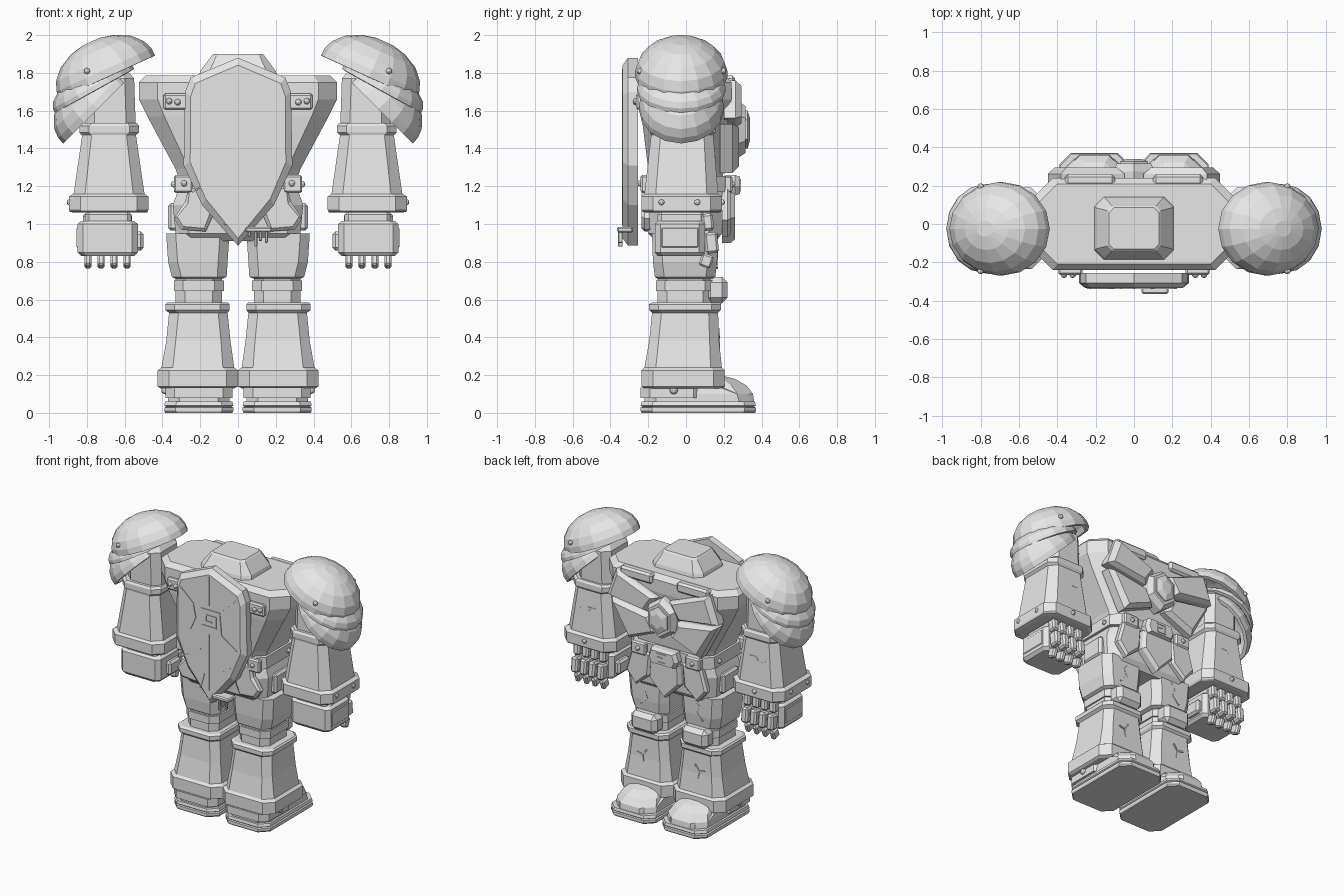
import bpy, bmesh, math
from mathutils import Matrix, Vector

stone = bpy.data.materials.new("grey_stone")
stone.diffuse_color = (0.8, 0.8, 0.8, 1)


def finish(name, bm, mirror=False, bevel=0.0):
    """Turn a bmesh into an object; optional bevel and left/right mirror."""
    bmesh.ops.recalc_face_normals(bm, faces=bm.faces)
    me = bpy.data.meshes.new(name)
    bm.to_mesh(me)
    bm.free()
    me.materials.append(stone)
    ob = bpy.data.objects.new(name, me)
    bpy.context.collection.objects.link(ob)
    if bevel:
        m = ob.modifiers.new("bevel", 'BEVEL')
        m.width, m.segments, m.limit_method = bevel, 1, 'ANGLE'
    if mirror:
        ob.modifiers.new("mirror", 'MIRROR')
    return ob


def loft(name, sections, mirror=False):
    """Stack chamfered rectangles: (z, x0, x1, y0, y1, corner)."""
    bm = bmesh.new()
    prev = None
    for z, a, b, c, d, k in sections:
        pts = [(a + k, c), (b - k, c), (b, c + k), (b, d - k),
               (b - k, d), (a + k, d), (a, d - k), (a, c + k)]
        ring = [bm.verts.new((x, y, z)) for x, y in pts]
        if prev:
            for i in range(8):
                j = (i + 1) % 8
                bm.faces.new((prev[i], prev[j], ring[j], ring[i]))
        else:
            bm.faces.new(ring)
        prev = ring
    bm.faces.new(prev)
    return finish(name, bm, mirror)


def box(name, x, y, z, bevel=0.01, mirror=True, tilt=0.0):
    """Box from ranges x, y, z, tilted about its own x axis."""
    c = Vector([(r[0] + r[1]) / 2 for r in (x, y, z)])
    s = [abs(r[1] - r[0]) for r in (x, y, z)]
    bm = bmesh.new()
    bmesh.ops.create_cube(bm, size=1, matrix=Matrix.Translation(c) @ Matrix.Rotation(tilt, 4, 'X') @ Matrix.Diagonal((*s, 1)))
    return finish(name, bm, mirror, bevel)


def plate(name, pts, y0, y1, inset=0.015, mirror=True):
    """Flat plate in the xz plane from y0 (back) to y1 (face, inset by a bevelled rim)."""
    bm = bmesh.new()
    n = len(pts)
    back = [bm.verts.new((x, y0, z)) for x, z in pts]
    mid = [bm.verts.new((x, y0 + (y1 - y0) * 0.65, z)) for x, z in pts]
    cx, cz = sum(p[0] for p in pts) / n, sum(p[1] for p in pts) / n
    front = []
    for x, z in pts:
        v = Vector((cx - x, cz - z))
        v = v.normalized() * min(inset * 1.3, v.length * 0.5)
        front.append(bm.verts.new((x + v.x, y1, z + v.y)))
    for lo, hi in ((back, mid), (mid, front)):
        for i in range(n):
            j = (i + 1) % n
            bm.faces.new((lo[i], lo[j], hi[j], hi[i]))
    bm.faces.new(back)
    bm.faces.new(front)
    return finish(name, bm, mirror)


def strokes(name, lines, y, w=0.008, mirror=False):
    """Thin raised bars between xz points, laid on a face at depth y."""
    bm = bmesh.new()
    for line in lines:
        for (ax, az), (bx, bz) in zip(line, line[1:]):
            d = Vector((bx - ax, 0, bz - az))
            m = (Matrix.Translation(((ax + bx) / 2, y, (az + bz) / 2))
                 @ Matrix.Rotation(-math.atan2(d.z, d.x), 4, 'Y')
                 @ Matrix.Diagonal((d.length + w, 0.008, w, 1)))
            bmesh.ops.create_cube(bm, size=1, matrix=m)
    return finish(name, bm, mirror)


def rivets(name, spots, r=0.017):
    bm = bmesh.new()
    for p in spots:
        bmesh.ops.create_icosphere(bm, subdivisions=2, radius=r, matrix=Matrix.Translation(p))
    return finish(name, bm, True)


def dome(name, x, z, tilt, rx, ry, h):
    """Hollow half ellipsoid, rim centred at (x, z), tipped outward, mirrored."""
    bm = bmesh.new()
    n, prev = 16, None
    for t in (-0.1, 0.12, 0.4, 0.75, 1.1, 1.4):
        c, hgt = math.cos(max(t, 0)), h * math.sin(t)
        ring = [bm.verts.new((rx * c * math.cos(2 * math.pi * i / n),
                              ry * c * math.sin(2 * math.pi * i / n), hgt)) for i in range(n)]
        if prev:
            for i in range(n):
                j = (i + 1) % n
                bm.faces.new((prev[i], prev[j], ring[j], ring[i]))
        prev = ring
    bm.faces.new(prev)
    bm.transform(Matrix.Translation((x, -0.025, z)) @ Matrix.Rotation(tilt, 4, 'Y'))
    ob = finish(name, bm)
    s = ob.modifiers.new("shell", 'SOLIDIFY')
    s.thickness, s.offset = 0.025, -1
    ob.modifiers.new("mirror", 'MIRROR')


# Torso, neck mound and pelvis
loft("torso", [(1.2, -.30, .30, -.19, .19, .07), (1.29, -.33, .33, -.20, .20, .07),
               (1.57, -.48, .48, -.235, .225, .09), (1.66, -.525, .525, -.24, .24, .1),
               (1.75, -.525, .525, -.24, .24, .1), (1.785, -.49, .49, -.21, .21, .09)])
loft("neck_mound", [(1.77, -.21, .21, -.19, .145, .05), (1.81, -.20, .20, -.18, .135, .05),
                    (1.89, -.14, .14, -.14, .095, .025), (1.9, -.13, .13, -.13, .085, .025)])
loft("pelvis", [(.91, -.29, .29, -.16, .16, .05), (.95, -.33, .33, -.2, .19, .07),
                (1.1, -.345, .345, -.21, .2, .07), (1.2, -.31, .31, -.2, .2, .07)])
loft("belt", [(1.17, -.34, .34, -.22, .22, .07), (1.255, -.335, .335, -.22, .22, .07)])

# Belt fittings, pouches and hip plates
box("belt_plate", (.24, .34), (-.24, -.2), (1.165, 1.26))
box("chest_belt_plate", (.16, .28), (.2, .245), (1.165, 1.255))
rivets("belt_rivets", [(.285, -.24, 1.215), (.22, .245, 1.21), (.34, .1, 1.21)])
box("hip_pouch", (.31, .37), (-.09, .09), (.965, 1.11), .015)
plate("rear_hip_plate", [(.16, 1.23), (.26, 1.2), (.28, 1.12), (.34, 1.03), (.30, .97), (.17, .96), (.13, 1.05)], -.19, -.235)
plate("front_hip_plate", [(.13, 1.19), (.28, 1.19), (.33, 1.02), (.25, .93), (.14, 1.02)], .19, .235)
plate("loin_plate", [(-.12, 1.17), (.12, 1.17), (.13, 1.03), (0, .9), (-.13, 1.03)], .19, .26, mirror=False)
plate("belt_buckle", [(-.1, 1.15), (.1, 1.15), (.12, 1.2), (.1, 1.26), (-.1, 1.26), (-.12, 1.2)], .21, .285, mirror=False)
strokes("buckle_key", [[(.035, 1.235), (-.035, 1.235), (-.035, 1.175), (.03, 1.175), (.03, 1.21), (0, 1.21)]], .286)

# Back shield with bevelled rim and carved lines
half = [(.25, 1.775), (.28, 1.7), (.288, 1.31), (.19, 1.1)]
plate("shield", [(0, 1.88)] + half + [(0, .885)] + [(-x, z) for x, z in half[::-1]], -.255, -.335, .03, False)
strokes("shield_lines", [
    [(0, 1.82), (0, 1.62)], [(0, 1.4), (0, 1.0)], [(-.23, 1.69), (-.13, 1.6), (-.11, 1.5), (-.15, 1.41)],
    [(.11, 1.61), (.21, 1.7)], [(.1, 1.42), (.22, 1.34)], [(-.24, 1.17), (-.14, 1.23), (-.07, 1.28)],
    [(-.07, 1.0), (-.04, 1.1)], [(.08, 1.13), (.17, 1.2)],
    [(.1, 1.42), (.085, 1.58), (-.06, 1.58), (-.06, 1.46), (.055, 1.46), (.055, 1.54), (-.025, 1.54), (-.025, 1.495), (.02, 1.495)]],
    -.336)
for i, (x, z) in enumerate([(.06, .93), (.095, .88), (.12, .91), (.15, .9)]):
    box(f"moss_strand_{i}", (x - .008, x + .008), (-.36, -.335), (z, .975), .004, False)
box("moss_top", (.04, .18), (-.365, -.28), (.955, .985), .008, False)

# Strap anchors on the rear of the shoulders
box("strap_anchor", (.27, .395), (-.265, -.22), (1.605, 1.69))
rivets("strap_rivets", [(.32, -.265, 1.645), (.365, -.265, 1.65)])

# Chest wings around a hexagonal gem
plate("upper_chest_wing", [(.05, 1.63), (.38, 1.76), (.45, 1.56), (.12, 1.51)], .2, .295, .03)
plate("lower_chest_wing", [(.1, 1.49), (.43, 1.53), (.29, 1.27), (.05, 1.37)], .18, .28, .03)
box("collar_strip", (.1, .36), (.2, .26), (1.71, 1.785), .015)


def hexagon(r):
    return [(r * .85 * math.sin(math.pi * i / 3), 1.5 + r * math.cos(math.pi * i / 3)) for i in range(6)]


plate("gem_frame", hexagon(.15), .2, .315, .02, False)
plate("gem", hexagon(.1), .3, .34, .035, False)

# Pauldrons: main dome with two overlapping lames
dome("pauldron", -.70, 1.795, -.427, .278, .245, .19)
dome("upper_lame", -.765, 1.715, -.506, .24, .235, .11)
dome("lower_lame", -.757, 1.62, -.785, .256, .225, .177)
rivets("pauldron_rivets", [(.80, -.245, 1.81), (.80, .195, 1.81)])

# Arms
loft("upper_arm", [(1.48, .54, .81, -.16, .13, .05), (1.77, .55, .81, -.16, .13, .05),
                   (1.805, .58, .78, -.13, .1, .04)], True)
loft("forearm", [(1.06, .48, .87, -.21, .17, .06), (1.065, .48, .89, -.23, .185, .06),
                 (1.075, .475, .895, -.235, .19, .06), (1.145, .475, .895, -.235, .19, .06),
                 (1.16, .495, .87, -.22, .17, .06), (1.47, .54, .825, -.185, .145, .05),
                 (1.485, .525, .84, -.19, .155, .05), (1.52, .525, .84, -.19, .155, .05),
                 (1.535, .535, .825, -.18, .145, .05)], True)
rivets("cuff_rivets", [(.89, -.13, 1.115), (.89, .06, 1.115), (.69, .19, 1.115)])
box("wrist", (.565, .81), (-.15, .1), (.98, 1.07), .02)
loft("hand", [(.83, .55, .83, -.15, .09, .03), (.85, .53, .85, -.165, .1, .03),
              (1.0, .53, .85, -.165, .1, .03), (1.015, .55, .83, -.15, .09, .03)], True)
box("hand_back_plate", (.55, .855), (-.14, .075), (.865, .99), .015)
box("thumb", (.5, .55), (-.07, .06), (.86, .96), .015)
for i in range(4):
    x = .587 + i * .069
    w = .026
    box(f"knuckle_{i}", (x - w, x + w), (.085, .145), (.965, 1.055), .012, tilt=.1)
    box(f"finger_{i}", (x - w, x + w), (.1, .17), (.845, .955), .012, tilt=.1)
    box(f"fingertip_{i}", (x - .019, x + .019), (.075, .14), (.77, .84), .01, tilt=-.35)

# Legs
loft("thigh", [(.56, .085, .33, -.15, .14, .05), (.71, .085, .33, -.15, .14, .05),
               (.72, .06, .35, -.165, .155, .05), (.8, .055, .37, -.175, .165, .05),
               (.95, .045, .38, -.18, .17, .05)], True)
loft("knee_band", [(.645, .075, .34, -.16, .15, .05), (.70, .075, .34, -.16, .15, .05)], True)
box("knee_pad", (.1, .31), (.1, .22), (.58, .72), .03)
loft("shin", [(.13, .02, .41, -.22, .19, .06), (.14, .0, .425, -.235, .205, .06),
              (.225, .0, .425, -.235, .205, .06), (.24, .02, .405, -.22, .19, .06),
              (.38, .04, .38, -.195, .175, .05), (.53, .055, .365, -.18, .17, .05),
              (.545, .045, .385, -.195, .185, .05), (.575, .045, .385, -.195, .185, .05),
              (.585, .055, .375, -.18, .175, .05)], True)

# Boots: sole, heel band and rounded toe cap
loft("sole", [(0, .03, .385, -.235, .365, .06), (.01, .025, .39, -.24, .37, .06),
              (.028, .025, .39, -.24, .37, .06), (.032, .035, .38, -.23, .36, .06),
              (.04, .025, .39, -.24, .37, .06), (.06, .03, .385, -.235, .365, .06)], True)
loft("boot", [(.06, .045, .37, -.22, .34, .06), (.1, .045, .37, -.22, .33, .06), (.15, .05, .36, -.2, .2, .06)], True)
loft("toe_cap", [(.06, .05, .365, .05, .36, .08), (.1, .05, .365, .05, .355, .08),
                 (.145, .07, .345, .05, .32, .08), (.18, .1, .315, .05, .26, .07),
                 (.195, .13, .285, .05, .2, .04)], True)
loft("heel_band", [(.08, .03, .385, -.24, .09, .05), (.135, .03, .385, -.24, .09, .05)], True)
rivets("boot_rivets", [(.385, -.065, .12)], .022)

# Surface cracks on the limbs
strokes("forearm_cracks", [[(.63, 1.35), (.68, 1.35), (.7, 1.31), (.75, 1.33)], [(.68, 1.35), (.67, 1.3)]], .153, .01, True)
strokes("thigh_cracks", [[(.18, .92), (.22, .87), (.2, .82), (.25, .77)]], .165, .01, True)
strokes("shin_cracks", [[(.2, .44), (.23, .4), (.27, .41)], [(.23, .4), (.22, .35)]], .177, .01, True)
